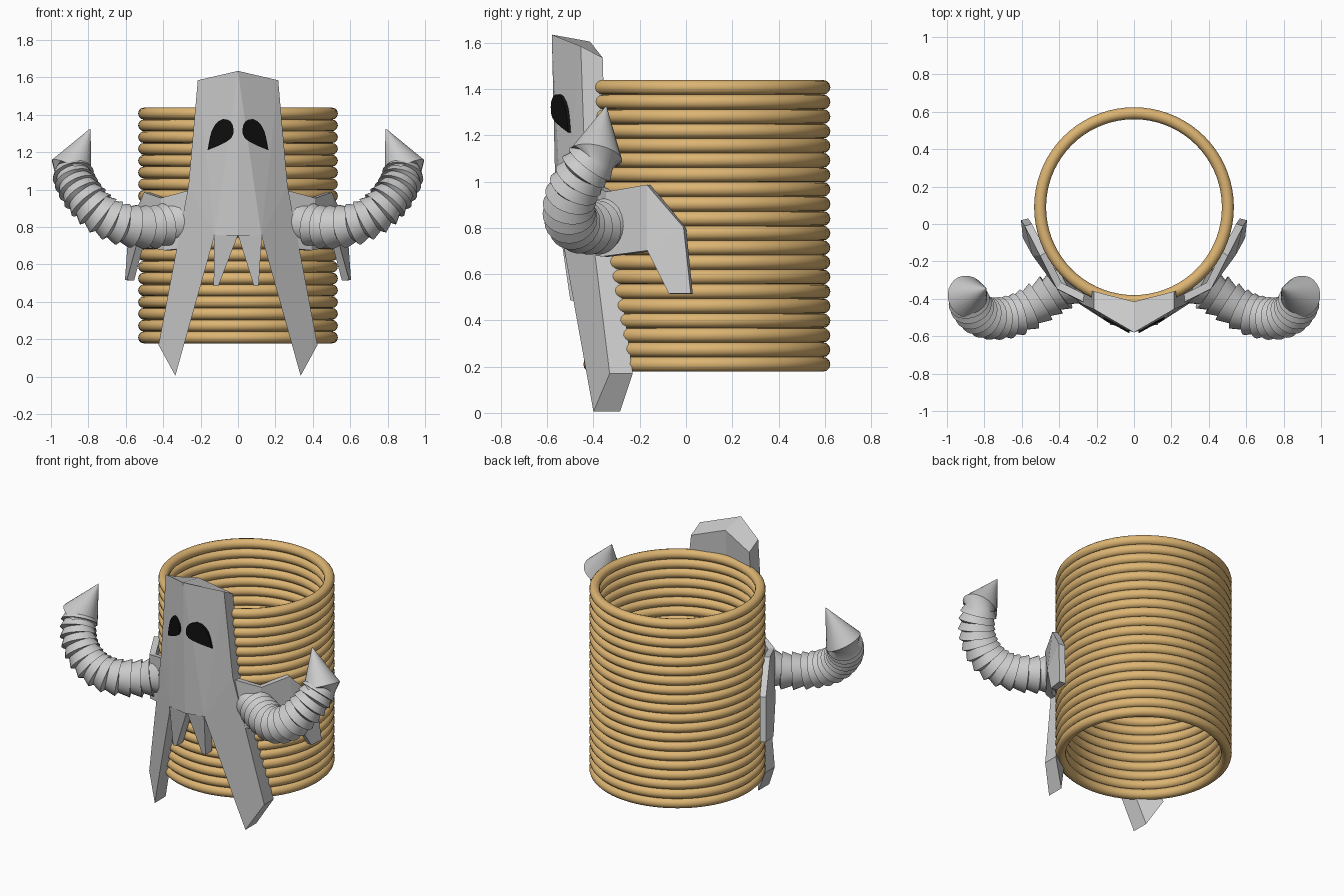
import bpy, bmesh, math
from mathutils import Vector

if "Cube" in bpy.data.objects:
    bpy.data.objects.remove(bpy.data.objects["Cube"])


def make(name, bm, smooth=None, mat=None):
    bmesh.ops.remove_doubles(bm, verts=bm.verts, dist=1e-5)
    bmesh.ops.recalc_face_normals(bm, faces=bm.faces)
    me = bpy.data.meshes.new(name)
    bm.to_mesh(me)
    bm.free()
    ob = bpy.data.objects.new(name, me)
    bpy.context.collection.objects.link(ob)
    if mat:
        me.materials.append(mat)
    if smooth:
        bpy.ops.object.select_all(action='DESELECT')
        bpy.context.view_layer.objects.active = ob
        ob.select_set(True)
        bpy.ops.object.shade_smooth_by_angle(angle=math.radians(smooth))
    return ob


def material(name, color):
    m = bpy.data.materials.new(name)
    m.diffuse_color = color
    m.use_nodes = True
    m.node_tree.nodes["Principled BSDF"].inputs["Base Color"].default_value = m.diffuse_color
    return m


def prism(name, pts, offset, mat=None):
    bm = bmesh.new()
    a = [bm.verts.new(p) for p in pts]
    b = [bm.verts.new(Vector(p) + Vector(offset)) for p in pts]
    bm.faces.new(a)
    bm.faces.new(b[::-1])
    for i in range(len(a)):
        j = (i + 1) % len(a)
        bm.faces.new((a[i], b[i], b[j], a[j]))
    return make(name, bm, mat=mat)


def loft(bm, rings):
    for r, q in zip(rings, rings[1:]):
        for i in range(len(r)):
            j = (i + 1) % len(r)
            bm.faces.new((r[i], r[j], q[j], q[i]))


tan = material("tan_rope", (0.72, 0.46, 0.17, 1))
black = material("black", (0.005, 0.005, 0.005, 1))

# Stacked rope rings forming the open barrel
bm = bmesh.new()
N, M, R, r = 72, 12, 0.502, 0.032
for k in range(20):
    z = 0.21 + k * 0.063
    rings = []
    for i in range(N):
        a = 2 * math.pi * i / N
        rings.append([bm.verts.new(((R + r * math.cos(t)) * math.cos(a),
                                    0.09 + (R + r * math.cos(t)) * math.sin(a),
                                    z + r * math.sin(t)))
                      for t in (2 * math.pi * j / M for j in range(M))])
    loft(bm, rings + rings[:1])
make("rope_rings", bm, 60, tan)

# Faceted mask: half outline, front and back, mirrored
front = [(0, -.58, 1.635), (.215, -.455, 1.585), (.265, -.435, 1.02), (.425, -.33, .17),
         (.335, -.4, .005), (.125, -.535, .755), (0, -.56, .755)]
back = [(0, -.415, 1.605), (.215, -.36, 1.535), (.265, -.345, 1.0), (.425, -.23, .17),
        (.335, -.285, .005), (.125, -.43, .755), (0, -.45, .755)]
bm = bmesh.new()
for s in (1, -1):
    f = [bm.verts.new((s * x, y, z)) for x, y, z in front]
    b = [bm.verts.new((s * x, y, z)) for x, y, z in back]
    for v in (f, b):
        for ids in ((0, 1, 5), (0, 5, 6), (1, 2, 5), (2, 3, 4, 5)):
            bm.faces.new([v[i] for i in ids])
    for i in range(6):
        bm.faces.new((f[i], f[i + 1], b[i + 1], b[i]))
make("mask", bm)

# Two teeth below the mask
for side, lo, hi, tl, th in (("left", -.13, -.105, -.128, 0), ("right", .085, .11, 0, .128)):
    prism(side + "_tooth", [(tl, -.54, .757), (th, -.54, .757), (hi, -.5, .485), (lo, -.5, .485)],
          (0, .07, 0))

# Teardrop eyes lying on the slanted mask faces
eye = [(.024, 1.324), (.029, 1.349), (.042, 1.367), (.06, 1.376), (.082, 1.377), (.103, 1.367),
       (.124, 1.345), (.14, 1.315), (.15, 1.28), (.163, 1.211), (.104, 1.235), (.06, 1.257),
       (.036, 1.276), (.025, 1.3)]

# Side plates wrapping the barrel, ending in a claw
plate = [(.24, -.41, 1.0), (.24, -.41, .69), (.40, -.33, .955), (.38, -.35, .675),
         (.485, -.16, .985), (.525, -.16, .70), (.565, -.005, .8), (.585, .025, .515),
         (.575, -.07, .515)]
plate_faces = ((0, 1, 3, 2), (2, 3, 5, 4), (4, 5, 6), (5, 8, 7, 6))

# Horn centre line
path = [Vector(p) for p in ((.34, -.32, .82), (.46, -.39, .80), (.6, -.475, .81), (.72, -.505, .86),
                            (.81, -.495, .945), (.865, -.45, 1.03), (.89, -.39, 1.11))]


def spline(t):
    n = len(path) - 1
    i = min(int(t * n), n - 1)
    u = t * n - i
    p1, p2 = path[i], path[i + 1]
    p0 = path[i - 1] if i else 2 * p1 - p2
    p3 = path[i + 2] if i + 2 <= n else 2 * p2 - p1
    return 0.5 * (2 * p1 + (p2 - p0) * u + (2 * p0 - 5 * p1 + 4 * p2 - p3) * u * u
                  + (3 * p1 - p0 - 3 * p2 + p3) * u ** 3)


def circle(bm, c, d, rad, s, n=24):
    d = d.normalized()
    u = d.cross(Vector((0, 1, 0.3))).normalized()
    v = d.cross(u)
    pts = [c + rad * (math.cos(a) * u + math.sin(a) * v)
           for a in (2 * math.pi * i / n for i in range(n))]
    return [bm.verts.new((s * p.x, p.y, p.z)) for p in pts]


for s, side in ((1, "right"), (-1, "left")):
    prism(side + "_eye", [(s * x, -.598 + .55 * x, z) for x, z in eye], (0, .035, 0), black)

    bm = bmesh.new()
    vs = [bm.verts.new((s * x, y, z)) for x, y, z in plate]
    for ids in plate_faces:
        bm.faces.new([vs[i] for i in ids])
    ob = make(side + "_side_plate", bm)
    mod = ob.modifiers.new("thickness", 'SOLIDIFY')
    mod.thickness = 0.04
    mod.offset = 0

    # Horn of stacked flared cups, closed by a pointed cone
    bm = bmesh.new()
    rings, K = [], 14
    for k in range(K):
        t0, t1 = k / K, (k + 1) / K
        d = spline(min(t1, 1)) - spline(t0)
        rings.append(circle(bm, spline(t0), d, .118 - .006 * t0, s))
        rings.append(circle(bm, spline(t1), d, .092, s))
    tip = Vector((.79, -.345, 1.325))
    rings.append(circle(bm, path[-1], tip - path[-1], .116, s))
    rings.append(circle(bm, tip, tip - path[-1], .002, s))
    loft(bm, rings)
    bm.faces.new(rings[0])
    bm.faces.new(rings[-1])
    make(side + "_horn", bm, 35)
